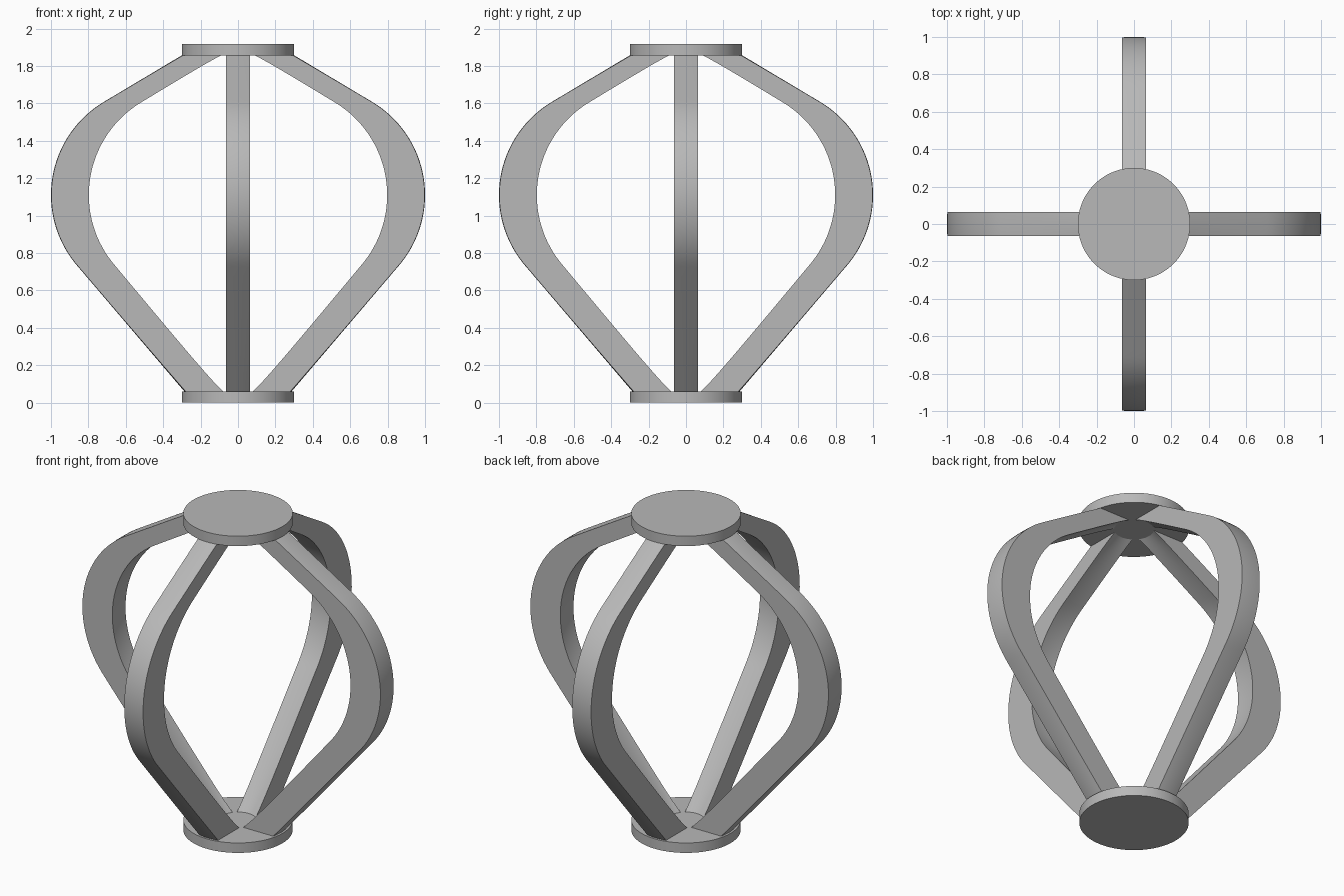
import bpy, bmesh
from math import radians, cos, sin, sqrt, pi

cube = bpy.data.objects.get("Cube")
if cube:
    bpy.data.objects.remove(cube, do_unlink=True)

grey = bpy.data.materials.new("plain grey")
grey.use_nodes = True
GREY = (0.48, 0.48, 0.48, 1)
grey.diffuse_color = GREY
grey.node_tree.nodes["Principled BSDF"].inputs["Base Color"].default_value = GREY

HALF_WIDTH = 0.063
DISC_RADIUS = 0.3
DISC_HEIGHT = 0.06
TOP = 1.917


def finish(obj, name):
    obj.name = name
    obj.data.name = name
    obj.data.materials.append(grey)
    bpy.ops.object.select_all(action="DESELECT")
    obj.select_set(True)
    bpy.context.view_layer.objects.active = obj
    bpy.ops.object.shade_smooth_by_angle(angle=radians(30))


def disc(name, z):
    bpy.ops.mesh.primitive_cylinder_add(
        vertices=96, radius=DISC_RADIUS, depth=DISC_HEIGHT, location=(0, 0, z))
    finish(bpy.context.object, name)


def line(a, b, steps):
    return [(a[0] + (b[0] - a[0]) * i / steps, a[1] + (b[1] - a[1]) * i / steps)
            for i in range(steps)]


def rib_profile(bottom, top, outer):
    """Straight leg, round belly, straight shoulder, as (radius, height)."""
    radius, height = 0.58, 1.11
    start, end = radians(-41.5), radians(59.7)
    arc = []
    for i in range(33):
        a = start + (end - start) * i / 32
        arc.append((outer - radius + radius * cos(a), height + radius * sin(a)))
    return line(bottom, arc[0], 12) + arc + line(arc[-1], top, 12)[1:] + [top]


# Rib: a slice of a turned shell, so its inner and outer faces are slightly round
outer = rib_profile((0.287, DISC_HEIGHT), (DISC_RADIUS, TOP - DISC_HEIGHT), 1.0)
inner = rib_profile((0.102, DISC_HEIGHT), (0.109, TOP - DISC_HEIGHT), 0.8)
across = [HALF_WIDTH * (i / 4 - 1) for i in range(9)]


def rib(name, turn):
    bm = bmesh.new()
    rings = []
    for (r_out, z_out), (r_in, z_in) in zip(outer, inner):
        ring = [(sqrt(r_out ** 2 - y * y), y, z_out) for y in across]
        ring += [(sqrt(r_in ** 2 - y * y), y, z_in) for y in reversed(across)]
        rings.append([bm.verts.new(p) for p in ring])
    for low, high in zip(rings, rings[1:]):
        for i in range(len(low)):
            j = (i + 1) % len(low)
            bm.faces.new((low[i], low[j], high[j], high[i]))
    bm.faces.new(rings[0])
    bm.faces.new(rings[-1])
    bmesh.ops.recalc_face_normals(bm, faces=bm.faces)
    mesh = bpy.data.meshes.new(name)
    bm.to_mesh(mesh)
    bm.free()
    obj = bpy.data.objects.new(name, mesh)
    bpy.context.collection.objects.link(obj)
    obj.rotation_euler.z = turn
    finish(obj, name)


disc("base_disc", DISC_HEIGHT / 2)
disc("top_disc", TOP - DISC_HEIGHT / 2)
for n, side in enumerate(("left", "back", "right", "front")):
    rib(side + "_rib", n * pi / 2)
